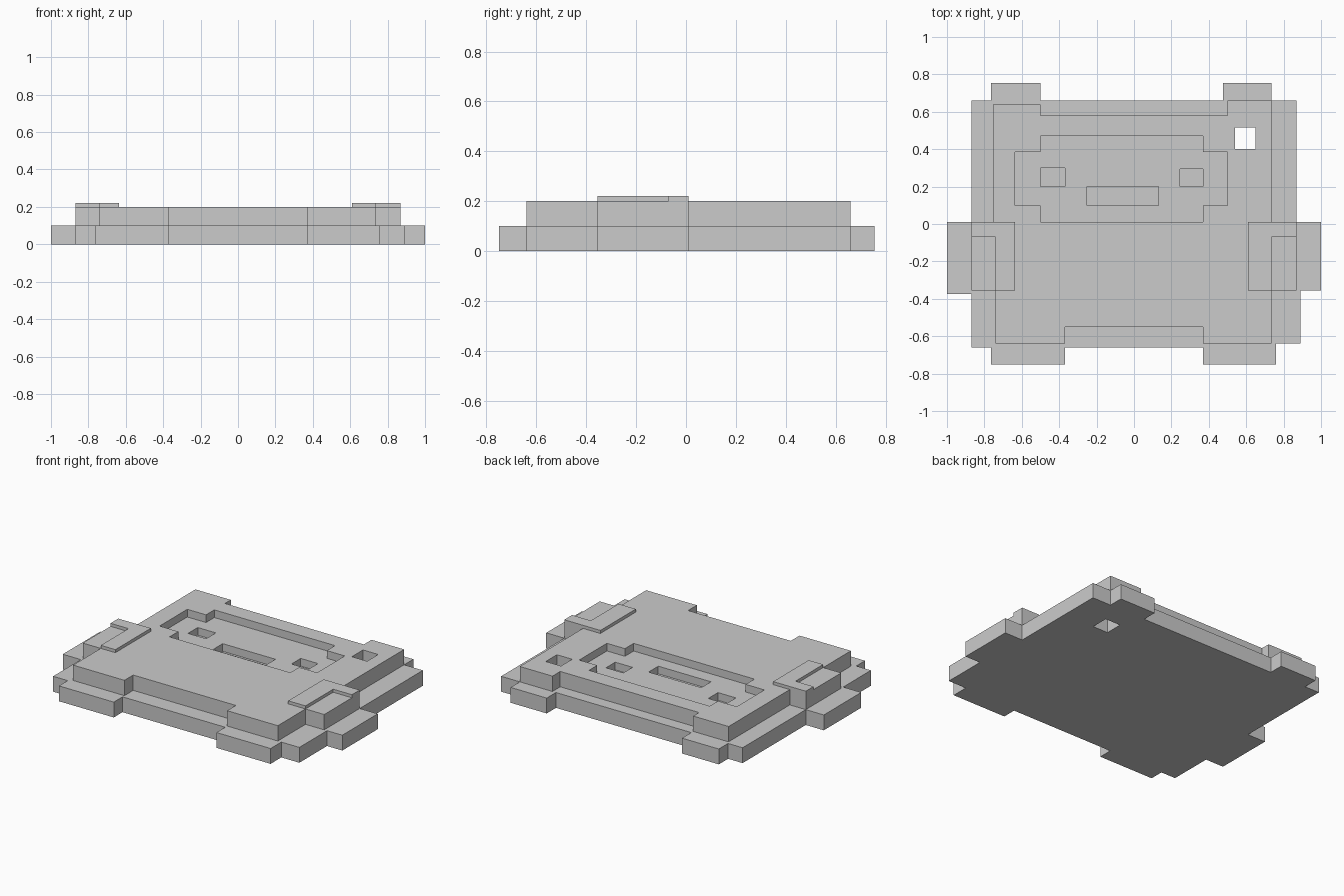
import bpy
import bmesh

default = bpy.data.objects.get("Cube")
if default:
    bpy.data.objects.remove(default, do_unlink=True)

# One plain grey for everything
grey = bpy.data.materials.new("light_grey")
grey.use_nodes = True
colour = (0.6, 0.6, 0.6, 1)
grey.diffuse_color = colour
grey.node_tree.nodes["Principled BSDF"].inputs["Base Color"].default_value = colour


def slab(name, outline, z0, z1):
    """Extrude a flat outline between two heights."""
    bm = bmesh.new()
    face = bm.faces.new([bm.verts.new((x, y, z0)) for x, y in outline])
    top = bmesh.ops.extrude_face_region(bm, geom=[face])["geom"]
    moved = [v for v in top if isinstance(v, bmesh.types.BMVert)]
    bmesh.ops.translate(bm, verts=moved, vec=(0, 0, z1 - z0))
    bmesh.ops.recalc_face_normals(bm, faces=bm.faces)
    mesh = bpy.data.meshes.new(name)
    bm.to_mesh(mesh)
    bm.free()
    mesh.materials.append(grey)
    obj = bpy.data.objects.new(name, mesh)
    bpy.context.collection.objects.link(obj)
    return obj


def rect(x0, x1, y0, y1):
    return [(x0, y0), (x1, y0), (x1, y1), (x0, y1)]


def cut(targets, name, outline, z0, z1):
    """Subtract a hidden slab from each target."""
    cutter = slab(name, outline, z0, z1)
    cutter.hide_render = True
    cutter.hide_viewport = True
    cutter.display_type = 'WIRE'
    for target in targets:
        mod = target.modifiers.new(name, 'BOOLEAN')
        mod.operation = 'DIFFERENCE'
        mod.solver = 'EXACT'
        mod.object = cutter


# Lower silhouette with feet, hands and ears
base = slab("base_layer", [
    (-.87, -.66), (-.765, -.66), (-.765, -.75), (-.37, -.75), (-.37, -.66),
    (.37, -.66), (.37, -.75), (.76, -.75), (.76, -.64), (.89, -.64),
    (.89, -.355), (1, -.355), (1, .01), (.87, .01), (.87, .66),
    (.735, .66), (.735, .755), (.475, .755), (.475, .66), (-.5, .66),
    (-.5, .755), (-.765, .755), (-.765, .66), (-.87, .66), (-.87, .01),
    (-1, .01), (-1, -.375), (-.87, -.375)], 0, .1)

# Upper body with arm blocks
body = slab("body_layer", [
    (-.74, -.64), (-.37, -.64), (-.37, -.55), (.37, -.55), (.37, -.64),
    (.735, -.64), (.735, -.355), (.87, -.355), (.87, .01), (.735, .01),
    (.735, .66), (.5, .66), (.5, .58), (-.5, .58), (-.5, .64),
    (-.755, .64), (-.755, .01), (-.87, .01), (-.87, -.355), (-.74, -.355)],
    .1, .2)

# Thin L-shaped plates over the arms
for name, inner, step, outer in (("right_arm_plate", -.635, -.74, -.87),
                                 ("left_arm_plate", .61, .735, .87)):
    slab(name, [(inner, -.355), (step, -.355), (step, -.07),
                (outer, -.07), (outer, .01), (inner, .01)], .2, .22)

# Sunken face panel
cut([body], "face_cutter", [
    (-.5, .01), (.37, .01), (.37, .1), (.5, .1), (.5, .385), (.37, .385),
    (.37, .47), (-.5, .47), (-.5, .385), (-.635, .385), (-.635, .1),
    (-.5, .1)], .15, .3)

# Eyes and mouth, open down to the base
for name, box in (("right_eye_cutter", (-.5, -.37, .2, .3)),
                  ("left_eye_cutter", (.245, .37, .2, .295)),
                  ("mouth_cutter", (-.25, .13, .1, .2))):
    cut([body], name, rect(*box), .05, .3)

# Hanging hole through both layers
cut([base, body], "hole_cutter", rect(.54, .65, .4, .515), -.1, .3)
